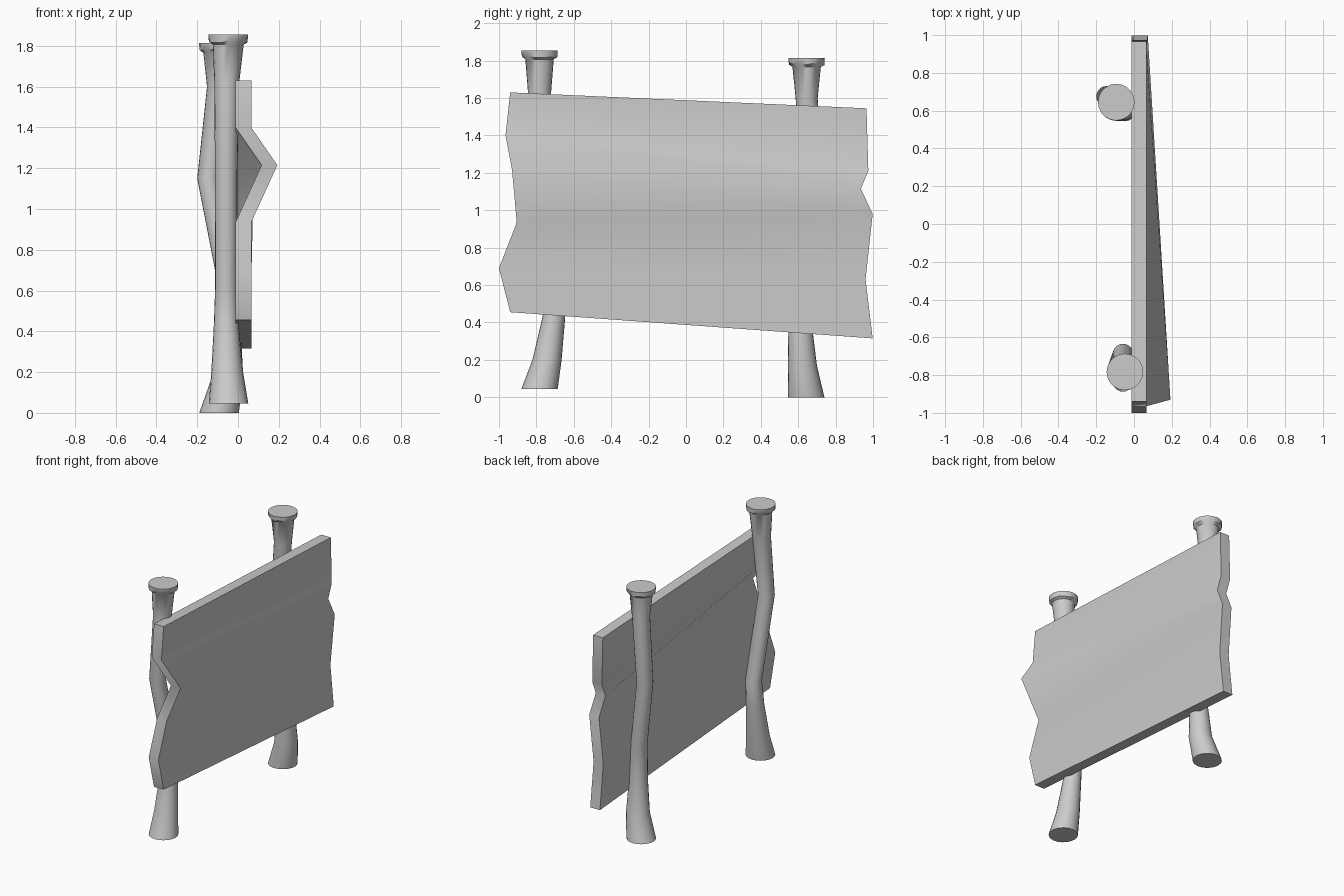
import bpy, bmesh, math, random

if "Cube" in bpy.data.objects:
    bpy.data.objects.remove(bpy.data.objects["Cube"])

random.seed(4)
SIDES = 20


def finish(name, bm, angle):
    bmesh.ops.recalc_face_normals(bm, faces=bm.faces)
    me = bpy.data.meshes.new(name)
    bm.to_mesh(me)
    bm.free()
    ob = bpy.data.objects.new(name, me)
    bpy.context.collection.objects.link(ob)
    bpy.ops.object.select_all(action='DESELECT')
    ob.select_set(True)
    bpy.context.view_layer.objects.active = ob
    bpy.ops.object.shade_smooth_by_angle(angle=math.radians(angle))
    return ob


def post(name, path):
    """Crooked log skinned through horizontal rings (x, y, z, radius), plus a ragged cap."""
    bm = bmesh.new()
    x, y, z, r = path[-1]
    wave = [random.uniform(-0.008, 0.008) for _ in range(SIDES)]
    cap = [(x, y, z + 0.015, 0.095, True), (x, y, z + 0.048, 0.097, False)]
    rings = []
    for ring in [p + (False,) for p in path] + cap:
        cx, cy, cz, rad, ragged = ring
        rings.append([bm.verts.new((cx + rad * math.cos(2 * math.pi * i / SIDES),
                                    cy + rad * math.sin(2 * math.pi * i / SIDES),
                                    cz + (wave[i] if ragged else 0)))
                      for i in range(SIDES)])
    for a, b in zip(rings, rings[1:]):
        for i in range(SIDES):
            j = (i + 1) % SIDES
            bm.faces.new((a[i], a[j], b[j], b[i]))
    bm.faces.new(rings[0][::-1])
    bm.faces.new(rings[-1])
    return finish(name, bm, 40)


# Two bent posts
post("front_post", [(-0.046, -0.783, 0.045, 0.097), (-0.053, -0.743, 0.20, 0.078),
                    (-0.058, -0.705, 0.44, 0.060), (-0.058, -0.688, 0.62, 0.054),
                    (-0.058, -0.833, 1.18, 0.055), (-0.055, -0.783, 1.62, 0.061),
                    (-0.048, -0.783, 1.807, 0.076)])
post("rear_post", [(-0.093, 0.643, 0.0, 0.097), (-0.052, 0.622, 0.17, 0.078),
                   (-0.048, 0.610, 0.40, 0.062), (-0.050, 0.605, 0.66, 0.055),
                   (-0.145, 0.675, 1.15, 0.055), (-0.093, 0.645, 1.60, 0.059),
                   (-0.094, 0.645, 1.767, 0.076)])

# Warped board with broken ends: (y, z, outward bulge) from top to bottom
near_end = [(-0.94, 1.63, 0), (-0.965, 1.40, 0), (-0.93, 1.215, 0.128),
            (-0.905, 0.935, 0), (-1.0, 0.69, 0), (-0.94, 0.455, 0)]
far_end = [(0.965, 1.545, 0), (0.975, 1.21, 0), (0.935, 1.115, 0),
           (0.998, 0.98, 0.008), (0.96, 0.63, 0), (0.998, 0.315, 0)]
bm = bmesh.new()
grid = [[[bm.verts.new((x + d, y, z)) for y, z, d in end] for end in (near_end, far_end)]
        for x in (-0.012, 0.065)]
(bn, bf), (fn, ff) = grid
for i in range(5):
    for a, b in ((bn, bf), (fn, ff), (bn, fn), (bf, ff)):
        bm.faces.new((a[i], a[i + 1], b[i + 1], b[i]))
for i in (0, 5):
    bm.faces.new((bn[i], bf[i], ff[i], fn[i]))
finish("sign_board", bm, 65)
